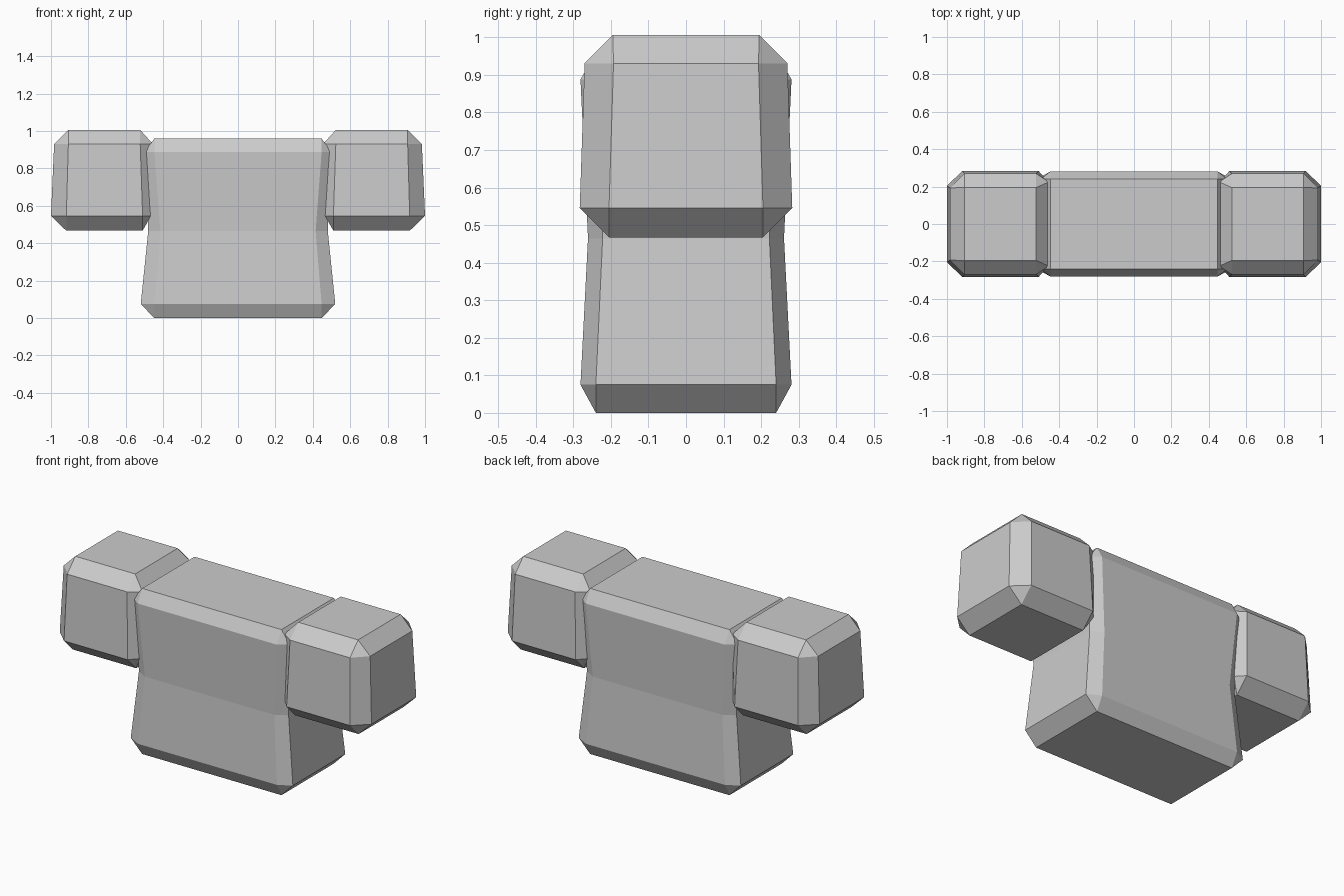
import bpy, bmesh

if "Cube" in bpy.data.objects:
    bpy.data.objects.remove(bpy.data.objects["Cube"])


def loft(name, levels, mirror=False):
    """Loft chamfered rectangles: (z, x0, x0_flat, x1_flat, x1, y0_flat, y1_flat, y)."""
    bm = bmesh.new()
    rings = []
    for z, x0, x0f, x1f, x1, y0f, y1f, y in levels:
        pts = [(x0f, -y), (x1f, -y), (x1, -y1f), (x1, y1f),
               (x1f, y), (x0f, y), (x0, y0f), (x0, -y0f)]
        if mirror:
            pts = [(-px, py) for px, py in pts]
        rings.append([bm.verts.new((px, py, z)) for px, py in pts])
    for a, b in zip(rings, rings[1:]):
        for i in range(8):
            j = (i + 1) % 8
            bm.faces.new((a[i], a[j], b[j], b[i]))
    bm.faces.new(rings[0][::-1])
    bm.faces.new(rings[-1])
    # End rings are plain rectangles, so their doubled corners merge
    bmesh.ops.remove_doubles(bm, verts=bm.verts[:], dist=1e-4)
    bmesh.ops.recalc_face_normals(bm, faces=bm.faces[:])
    mesh = bpy.data.meshes.new(name)
    bm.to_mesh(mesh)
    bm.free()
    obj = bpy.data.objects.new(name, mesh)
    bpy.context.collection.objects.link(obj)
    return obj


# Torso, pinched at the waist: z, outer x, flat x, flat y, outer y
torso = [(0.0, 0.447, 0.447, 0.24, 0.24),
         (0.075, 0.52, 0.447, 0.24, 0.281),
         (0.465, 0.48, 0.415, 0.222, 0.261),
         (0.888, 0.50, 0.447, 0.24, 0.281),
         (0.96, 0.447, 0.447, 0.24, 0.24)]
loft("torso", [(z, -x, -xf, xf, x, yf, yf, y) for z, x, xf, yf, y in torso])

# Sleeves, one each side
sleeve = [(0.467, 0.51, 0.51, 0.918, 0.918, 0.205, 0.205, 0.205),
          (0.546, 0.465, 0.51, 0.918, 1.0, 0.235, 0.205, 0.283),
          (0.931, 0.455, 0.523, 0.907, 0.983, 0.225, 0.193, 0.27),
          (1.006, 0.523, 0.523, 0.907, 0.907, 0.195, 0.195, 0.195)]
loft("right_sleeve", sleeve)
loft("left_sleeve", sleeve, mirror=True)
